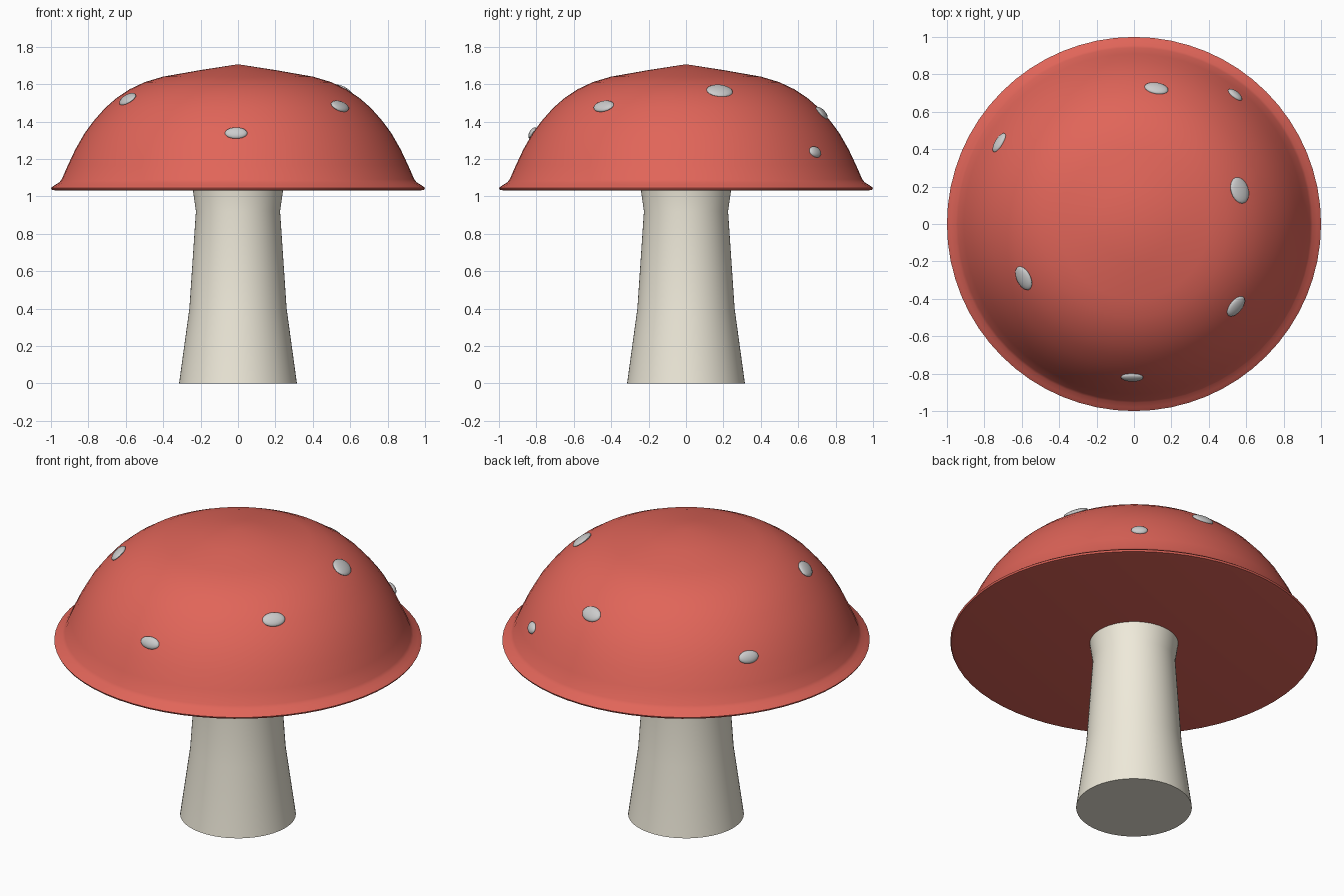
import bpy, bmesh, math
from mathutils import Matrix, Vector

if "Cube" in bpy.data.objects:
    bpy.data.objects.remove(bpy.data.objects["Cube"])

SEG = 64


def material(name, color):
    m = bpy.data.materials.new(name)
    m.diffuse_color = color
    m.use_nodes = True
    m.node_tree.nodes["Principled BSDF"].inputs["Base Color"].default_value = m.diffuse_color
    return m


def finish(bm, name, mat):
    bmesh.ops.recalc_face_normals(bm, faces=bm.faces)
    me = bpy.data.meshes.new(name)
    bm.to_mesh(me)
    bm.free()
    ob = bpy.data.objects.new(name, me)
    bpy.context.collection.objects.link(ob)
    me.materials.append(mat)
    bpy.ops.object.select_all(action='DESELECT')
    ob.select_set(True)
    bpy.context.view_layer.objects.active = ob
    bpy.ops.object.shade_smooth_by_angle(angle=math.radians(40))
    return ob


def lathe(name, profile, mat):
    """Spin an (r, z) profile that starts and ends on the axis."""
    bm = bmesh.new()
    vs = [bm.verts.new((r, 0, z)) for r, z in profile]
    es = [bm.edges.new(p) for p in zip(vs, vs[1:])]
    bmesh.ops.spin(bm, geom=vs + es, cent=(0, 0, 0), axis=(0, 0, 1),
                   angle=math.tau, steps=SEG, use_duplicate=False)
    bmesh.ops.remove_doubles(bm, verts=bm.verts, dist=1e-4)
    return finish(bm, name, mat)


red = material("cap_red", (0.75, 0.13, 0.10, 1))
cream = material("stem_cream", (0.86, 0.82, 0.70, 1))
white = material("spot_white", (0.9, 0.9, 0.87, 1))

# Stem: flared foot, slight flare under the cap
lathe("stem", [(0, 0), (0.315, 0), (0.26, 0.4), (0.225, 0.92),
               (0.242, 1.04), (0, 1.04)], cream)

# Cap: pointed dome with a turned-out rim and flat underside
dome = [(0, 1.706), (0.2, 1.675), (0.4, 1.64), (0.5, 1.61), (0.58, 1.572),
        (0.65, 1.525), (0.71, 1.473), (0.77, 1.405), (0.82, 1.338),
        (0.87, 1.25), (0.91, 1.165), (0.943, 1.09)]
rim = [(0.955, 1.075), (0.98, 1.06), (1.0, 1.045), (0.995, 1.035),
       (0.97, 1.03), (0, 1.03)]
lathe("cap", dome + rim, red)


def dome_at(r):
    """Height and slope of the dome at radius r."""
    for (r0, z0), (r1, z1) in zip(dome, dome[1:]):
        if r <= r1:
            k = (z1 - z0) / (r1 - r0)
            return z0 + k * (r - r0), k


# Spots: flattened ellipsoids lying on the dome (x, y, width, slant)
spots = [(-0.01, -0.82, 0.060, 0.034), (0.565, 0.18, 0.072, 0.055),
         (0.12, 0.725, 0.064, 0.043), (-0.59, -0.29, 0.068, 0.047),
         (0.545, -0.44, 0.064, 0.042), (-0.72, 0.435, 0.058, 0.036),
         (0.54, 0.69, 0.045, 0.032)]
for i, (x, y, w, s) in enumerate(spots):
    r = math.hypot(x, y)
    z, k = dome_at(r)
    out = Vector((x / r, y / r, 0))
    normal = (out * -k + Vector((0, 0, 1))).normalized()
    side = Vector((-out.y, out.x, 0))
    rot = Matrix((side, normal.cross(side), normal)).transposed().to_4x4()
    bm = bmesh.new()
    bmesh.ops.create_uvsphere(
        bm, u_segments=24, v_segments=12, radius=1,
        matrix=Matrix.Translation((x, y, z)) @ rot @ Matrix.Diagonal((w, s, 0.018, 1)))
    finish(bm, f"spot_{i + 1}", white)
